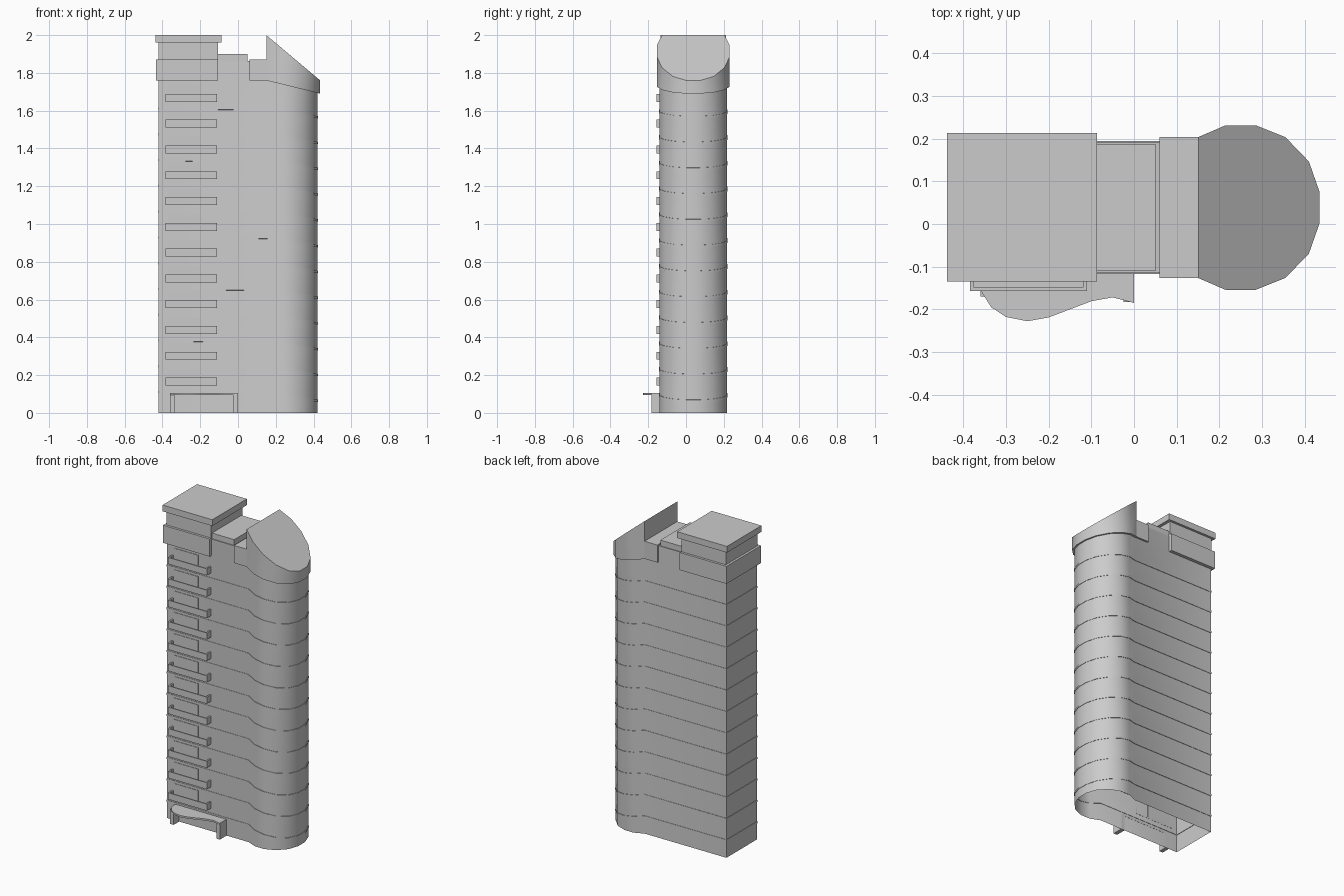
import bpy, bmesh, math

cube = bpy.data.objects.get("Cube")
if cube:
    bpy.data.objects.remove(cube, do_unlink=True)

grey = bpy.data.materials.new("concrete grey")
grey.use_nodes = True
grey.diffuse_color = (0.6, 0.6, 0.6, 1)
grey.node_tree.nodes["Principled BSDF"].inputs["Base Color"].default_value = (0.6, 0.6, 0.6, 1)

STOREY = 0.1365
BEND = 0.15          # x where the straight block meets the round end
CENTRE_Y = 0.0385


def finish(name, bm, smooth=False):
    mesh = bpy.data.meshes.new(name)
    bm.to_mesh(mesh)
    bm.free()
    mesh.materials.append(grey)
    obj = bpy.data.objects.new(name, mesh)
    bpy.context.collection.objects.link(obj)
    if smooth:
        bpy.ops.object.select_all(action="DESELECT")
        obj.select_set(True)
        bpy.context.view_layer.objects.active = obj
        bpy.ops.object.shade_smooth_by_angle(angle=math.radians(30))
    return obj


def loft(name, loops, cap_bottom=True, cap_top=True, smooth=False):
    """Skin a stack of counter-clockwise loops, from bottom to top."""
    bm = bmesh.new()
    rings = [[bm.verts.new(p) for p in loop] for loop in loops]
    for low, high in zip(rings, rings[1:]):
        for i in range(len(low)):
            j = (i + 1) % len(low)
            bm.faces.new((low[i], low[j], high[j], high[i]))
    if cap_bottom:
        bm.faces.new(rings[0][::-1])
    if cap_top:
        bm.faces.new(rings[-1])
    return finish(name, bm, smooth)


def boxes(name, bounds):
    """One object from boxes given as (x0, x1, y0, y1, z0, z1)."""
    bm = bmesh.new()
    for x0, x1, y0, y1, z0, z1 in bounds:
        made = bmesh.ops.create_cube(bm, size=1)["verts"]
        bmesh.ops.scale(bm, vec=(x1 - x0, y1 - y0, z1 - z0), verts=made)
        bmesh.ops.translate(bm, verts=made,
                            vec=((x0 + x1) / 2, (y0 + y1) / 2, (z0 + z1) / 2))
    return finish(name, bm)


# Faceted round end: front half of the outline, mirrored to the back
half = [(BEND, 0.165), (0.215, 0.193), (0.285, 0.193),
        (0.355, 0.165), (0.41, 0.108), (0.435, 0.037)]
round_end = [(x, -y) for x, y in half] + half[::-1]


def footprint(scale):
    pts = [(0.25 + (x - 0.25) * scale, CENTRE_Y + y * scale) for x, y in round_end]
    left = -0.42 - 0.2 * (scale - 0.93)
    return [(left, pts[0][1])] + pts + [(left, pts[-1][1])]


def at_height(pts, z, slope=0.0):
    return [(x, y, z - slope * max(0, x - BEND)) for x, y in pts]


# Tower shell, with a thin ledge at each floor dipping round the curved end
wall, ledge = footprint(0.93), footprint(0.945)
loops = [at_height(wall, 0)]
for floor in range(12):
    z = 0.11 + floor * STOREY
    loops += [at_height(pts, z + dz, 0.17) for pts, dz in
              ((wall, -0.006), (ledge, -0.006), (ledge, 0.006), (wall, 0.006))]
loops.append(at_height(wall, 1.866, 0.5))
loft("tower_shell", loops, cap_bottom=False, smooth=True)

# Slanted crown over the round end and the low parapet beside it
crown = [(x, CENTRE_Y + y) for x, y in round_end]
loft("slanted_crown", [at_height(crown, 1.76, 0.245), at_height(crown, 2.0, 0.842)],
     smooth=True)
boxes("crown_parapet", [(0.06, BEND, crown[0][1], crown[-1][1], 1.76, 1.872)])

# Roof block at the square end, and the slab between the two crowns
boxes("square_crown", [(-0.435, -0.105, -0.135, 0.213, 1.76, 1.872)])
boxes("penthouse", [(-0.42, -0.107, -0.12, 0.198, 1.87, 1.965)])
boxes("penthouse_roof", [(-0.438, -0.087, -0.135, 0.213, 1.96, 2.0)])
boxes("middle_roof_slab", [(-0.107, 0.05, -0.11, 0.187, 1.86, 1.9)])

# Balconies with hollow parapets, and a shallow door panel above each
X0, X1, OUT, BACK = -0.385, -0.11, -0.157, -0.114
for floor in range(12):
    z = 0.145 + floor * STOREY
    top = z + 0.042
    boxes(f"balcony_{floor + 1}", [
        (X0, X1, OUT, BACK, z, z + 0.008),
        (X0, X1, OUT, OUT + 0.008, z, top),
        (X0, X0 + 0.01, OUT, BACK, z, top),
        (X1 - 0.01, X1, OUT, BACK, z, top)])
    boxes(f"balcony_door_{floor + 1}", [(X0 + 0.015, -0.2, -0.118, BACK, z, z + 0.09)])

# Entrance: wavy canopy on two side walls
wave = [(-0.36, -0.155), (-0.335, -0.195), (-0.3, -0.218), (-0.25, -0.228),
        (-0.2, -0.219), (-0.15, -0.2), (-0.1, -0.181), (-0.05, -0.172), (0, -0.185)]
canopy = wave + [(0, -0.114), (-0.36, -0.114)]
loft("entrance_canopy", [at_height(canopy, 0.094), at_height(canopy, 0.105)], smooth=True)
boxes("entrance_side_walls", [(-0.36, -0.335, -0.17, BACK, 0, 0.096),
                              (-0.025, 0, -0.183, BACK, 0, 0.096)])
